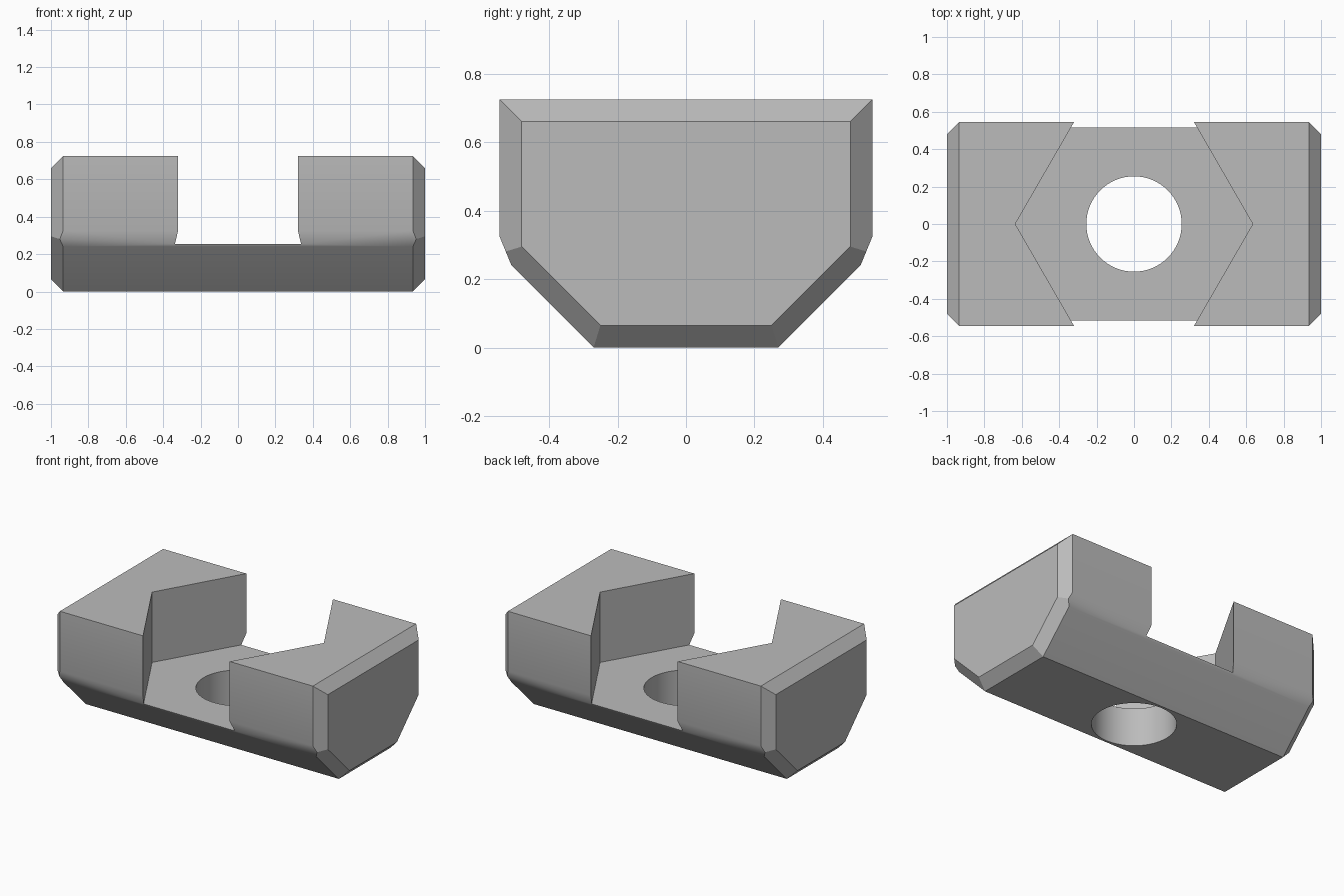
import bpy
import bmesh
import math

if "Cube" in bpy.data.objects:
    bpy.data.objects.remove(bpy.data.objects["Cube"], do_unlink=True)

grey = bpy.data.materials.new("plain_grey")
grey.use_nodes = True
colour = (0.50, 0.50, 0.50, 1)
grey.diffuse_color = colour
grey.node_tree.nodes["Principled BSDF"].inputs["Base Color"].default_value = colour


def add_object(name, bm):
    bmesh.ops.recalc_face_normals(bm, faces=bm.faces[:])
    mesh = bpy.data.meshes.new(name)
    bm.to_mesh(mesh)
    bm.free()
    mesh.materials.append(grey)
    obj = bpy.data.objects.new(name, mesh)
    bpy.context.collection.objects.link(obj)
    return obj


def prism(name, radius, sides, bottom, top):
    # Upright prism with a corner on the x axis
    bm = bmesh.new()
    angles = [math.tau * i / sides for i in range(sides)]
    rings = [[bm.verts.new((radius * math.cos(a), radius * math.sin(a), z))
              for a in angles] for z in (bottom, top)]
    for ring in rings:
        bm.faces.new(ring)
    for i in range(sides):
        j = (i + 1) % sides
        bm.faces.new((rings[0][i], rings[0][j], rings[1][j], rings[1][i]))
    obj = add_object(name, bm)
    obj.hide_render = True
    return obj


# Block: convex body with chamfered ends, one quarter mirrored in x and y
quarter = [
    (0.935, 0.545, 0.725), (0.935, 0.545, 0.325), (0.953, 0.5267, 0.2806),
    (0.935, 0.51, 0.24), (0.935, 0.27, 0),
    (1, 0.48, 0.66), (1, 0.48, 0.295), (1, 0.25, 0.065),
]
bm = bmesh.new()
for sx in (-1, 1):
    for sy in (-1, 1):
        for x, y, z in quarter:
            bm.verts.new((sx * x, sy * y, z))
bmesh.ops.convex_hull(bm, input=bm.verts[:])
bmesh.ops.dissolve_limit(bm, angle_limit=math.radians(3),
                         verts=bm.verts[:], edges=bm.edges[:])
block = add_object("slotted_block", bm)

# Hexagonal pocket and round through hole
cutters = [prism("hex_pocket_cutter", 0.635, 6, 0.255, 1.0),
           prism("hole_cutter", 0.255, 64, -0.2, 0.6)]
bpy.context.view_layer.objects.active = block
block.select_set(True)
for cutter in cutters:
    mod = block.modifiers.new("cut", "BOOLEAN")
    mod.operation = "DIFFERENCE"
    mod.solver = "EXACT"
    mod.object = cutter
    bpy.ops.object.modifier_apply(modifier=mod.name)
    bpy.data.objects.remove(cutter, do_unlink=True)

# Smooth hole and lower side bends, flat large faces
bpy.ops.object.shade_smooth_by_angle(angle=math.radians(28))
weighted = block.modifiers.new("weighted_normals", "WEIGHTED_NORMAL")
weighted.keep_sharp = True
